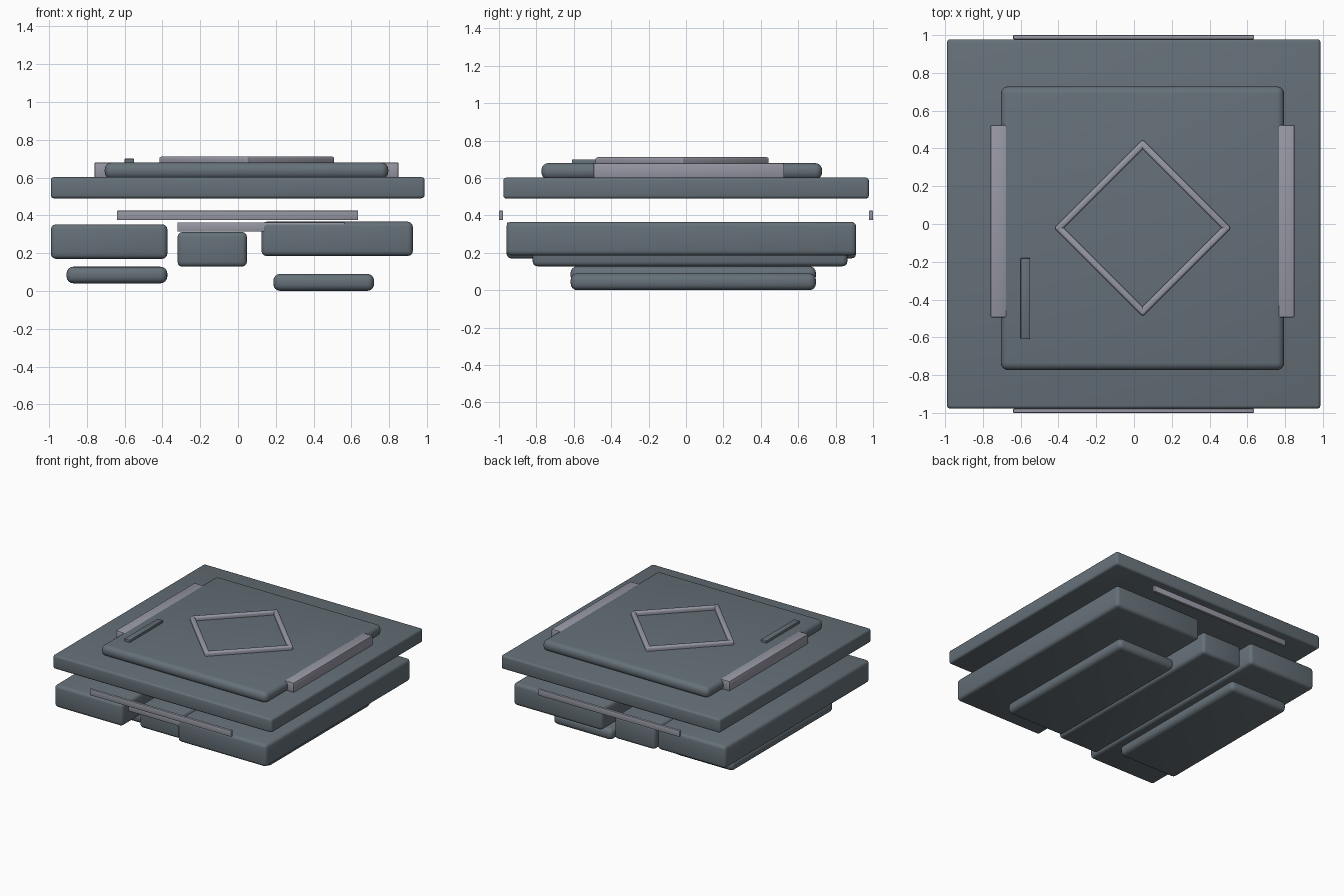
import bpy, bmesh, math
from mathutils import Matrix

if "Cube" in bpy.data.objects:
    bpy.data.objects.remove(bpy.data.objects["Cube"])


def make_material(name, rgb):
    m = bpy.data.materials.new(name)
    m.diffuse_color = (*rgb, 1)
    m.use_nodes = True
    m.node_tree.nodes["Principled BSDF"].inputs["Base Color"].default_value = m.diffuse_color
    return m


SLATE = make_material("slate grey", (0.13, 0.163, 0.188))
LILAC = make_material("lilac grey", (0.31, 0.31, 0.37))


def block(name, x, y, z, mat, bevel, segments=3, turn=0):
    """Rounded box spanning the given (min, max) ranges, turned about its own z axis."""
    bm = bmesh.new()
    bmesh.ops.create_cube(bm, size=1)
    size = [b - a for a, b in (x, y, z)]
    bmesh.ops.transform(bm, matrix=Matrix.Diagonal((*size, 1)), verts=bm.verts)
    bmesh.ops.bevel(bm, geom=bm.edges[:], offset=bevel, segments=segments,
                    profile=0.5, affect='EDGES')
    mesh = bpy.data.meshes.new(name)
    bm.to_mesh(mesh)
    bm.free()
    mesh.materials.append(mat)
    ob = bpy.data.objects.new(name, mesh)
    ob.location = [(a + b) / 2 for a, b in (x, y, z)]
    ob.rotation_euler.z = turn
    bpy.context.collection.objects.link(ob)
    bpy.context.view_layer.objects.active = ob
    ob.select_set(True)
    bpy.ops.object.shade_smooth_by_angle(angle=math.radians(40))
    ob.select_set(False)
    return ob


# Stacked top plates
block("main_plate", (-0.99, 0.987), (-0.977, 0.978), (0.49, 0.602), SLATE, 0.016)
block("raised_panel", (-0.705, 0.795), (-0.773, 0.728), (0.592, 0.68), SLATE, 0.038, 4)

# Long side rails and the small slot bar on the panel
for side, x in (("left", (-0.76, -0.675)), ("right", (0.765, 0.85))):
    block(side + "_rail", x, (-0.495, 0.525), (0.598, 0.68), LILAC, 0.008, 2)
block("slot_bar", (-0.60, -0.55), (-0.61, -0.18), (0.66, 0.70), SLATE, 0.005, 2)

# Diamond frame made of four mitred bars
cx, cy, half, width = 0.046, -0.021, 0.468, 0.036
length = half * math.sqrt(2)
for i in range(4):
    a = math.radians(45 + 90 * i)
    r = length / 2 - width / 2
    px, py = cx + r * math.cos(a), cy + r * math.sin(a)
    block(f"diamond_bar_{i + 1}", (px - width / 2, px + width / 2),
          (py - length / 2, py + length / 2), (0.665, 0.711), LILAC, 0.012, 3, a)

# Thin trim strips at the front and back
for side, y in (("front", (-1.0, -0.978)), ("back", (0.978, 1.0))):
    block(side + "_trim_strip", (-0.64, 0.636), y, (0.375, 0.425), LILAC, 0.004, 2)
block("lower_front_strip", (-0.32, 0.565), (-0.957, -0.935), (0.314, 0.363), LILAC, 0.004, 2)

# Underside blocks
block("left_block", (-0.99, -0.374), (-0.96, 0.91), (0.17, 0.352), SLATE, 0.026)
block("middle_block", (-0.32, 0.047), (-0.82, 0.863), (0.128, 0.312), SLATE, 0.026)
block("right_block", (0.124, 0.925), (-0.96, 0.91), (0.185, 0.366), SLATE, 0.026)

# Lower slabs
block("left_slab", (-0.907, -0.374), (-0.617, 0.695), (0.04, 0.128), SLATE, 0.036, 4)
block("right_slab", (0.187, 0.72), (-0.617, 0.695), (0.0, 0.09), SLATE, 0.036, 4)
